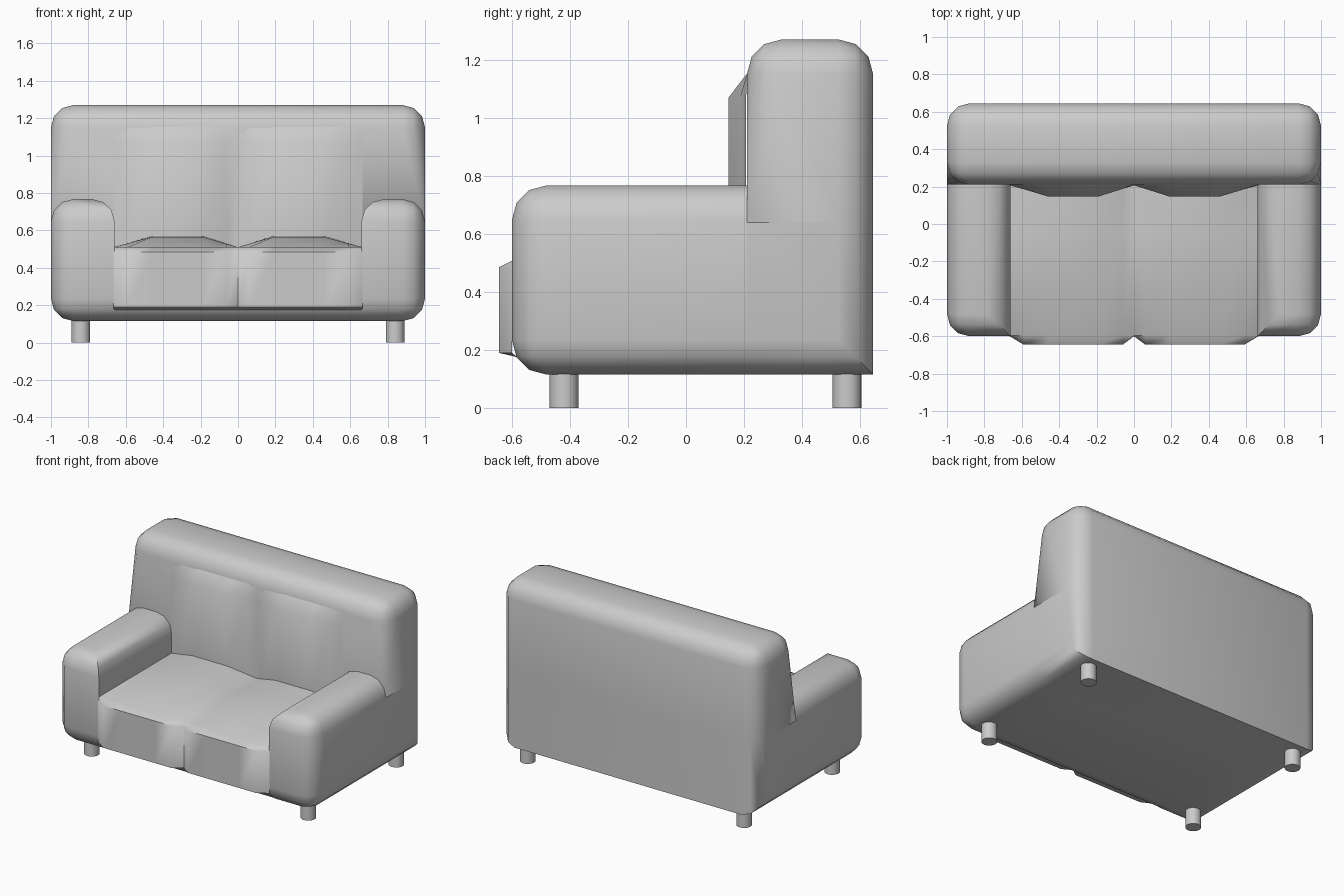
import bpy, bmesh

if "Cube" in bpy.data.objects:
    bpy.data.objects.remove(bpy.data.objects["Cube"])


def finish(name, bm, angle=0.7):
    bmesh.ops.recalc_face_normals(bm, faces=bm.faces)
    me = bpy.data.meshes.new(name)
    bm.to_mesh(me)
    bm.free()
    for p in me.polygons:
        p.use_smooth = True
    me.set_sharp_from_angle(angle=angle)
    ob = bpy.data.objects.new(name, me)
    bpy.context.collection.objects.link(ob)
    return ob


def rounded_box(lo, hi, edges, radius=0.12):
    """Box with chosen edges rounded; each edge is a 3-char code of x, y, z
    sides: '-' low, '+' high, '.' the direction the edge runs along."""
    bm = bmesh.new()
    bmesh.ops.create_cube(bm, size=1)

    def code(e):
        mid = (e.verts[0].co + e.verts[1].co) / 2
        return "".join("." if abs(c) < 0.1 else "+" if c > 0 else "-" for c in mid)

    chosen = [e for e in bm.edges if code(e) in edges]
    for v in bm.verts:
        v.co = [(a + b) / 2 + c * (b - a) for a, b, c in zip(lo, hi, v.co)]
    bmesh.ops.bevel(bm, geom=chosen, offset=radius, segments=3, profile=0.5, affect='EDGES')
    return bm


# Base under the seat
finish("base", rounded_box((-0.67, -0.595, 0.115), (0.67, 0.25, 0.49), {".--"}))

# Arms, mirrored
for side, name in ((1, "right_arm"), (-1, "left_arm")):
    bm = rounded_box((0.66, -0.6, 0.115), (1, 0.21, 0.767),
                     {".-+", ".--", "+-.", "+.+", "-.+", "+.-"})
    for v in bm.verts:
        v.co.x *= side
    finish(name, bm)

# Lower back, level with the arms
finish("back_base", rounded_box((-1, 0.21, 0.115), (1, 0.645, 0.64),
                                {"+.-", "-.-", "++.", "-+."}))

# Backrest, front corners tapering to a sharp corner at the arms
bm = rounded_box((-1, 0.21, 0.64), (1, 0.645, 1.27),
                 {"++.", "-+.", "+-.", "--.", "+.+", "-.+", ".++", ".-+"})
for v in bm.verts:
    if v.co.z < 0.65 and v.co.y < 0.4:
        v.co.x = 1 if v.co.x > 0 else -1
        v.co.y = 0.21
bmesh.ops.remove_doubles(bm, verts=bm.verts, dist=0.0001)
finish("backrest", bm)

# Seat and back cushions: side profile swept across x with two bulges
half = [(0, 0, 0), (0.06, 0.32, 1), (0.19, 1, 1), (0.46, 1, 1), (0.59, 0.35, 1), (0.665, 0, 0)]
stations = [(-x, b, f) for x, b, f in reversed(half[1:])] + half
bm = bmesh.new()
rows = []
for x, b, f in stations:
    profile = [(-0.58, 0.175), (-0.6 - 0.045 * f, 0.19), (-0.6 - 0.045 * f, 0.485),
               (-0.595, 0.51), (-0.05, 0.51 + 0.055 * b), (0.207 - 0.06 * b, 0.51 + 0.06 * b),
               (0.207 - 0.06 * b, 1.07), (0.212, 1.155)]
    rows.append([bm.verts.new((x, y, z)) for y, z in profile])
for r, s in zip(rows, rows[1:]):
    for i in range(len(r) - 1):
        bm.faces.new((r[i], s[i], s[i + 1], r[i + 1]))
cushions = finish("cushions", bm, 0.9)

# Legs
for x in (-0.84, 0.84):
    for y, name in ((-0.42, "front_leg"), (0.555, "back_leg")):
        bm = bmesh.new()
        bmesh.ops.create_cone(bm, cap_ends=True, segments=20, radius1=0.05, radius2=0.05, depth=0.14)
        bmesh.ops.translate(bm, verts=bm.verts, vec=(x, y, 0.07))
        finish(name, bm)
